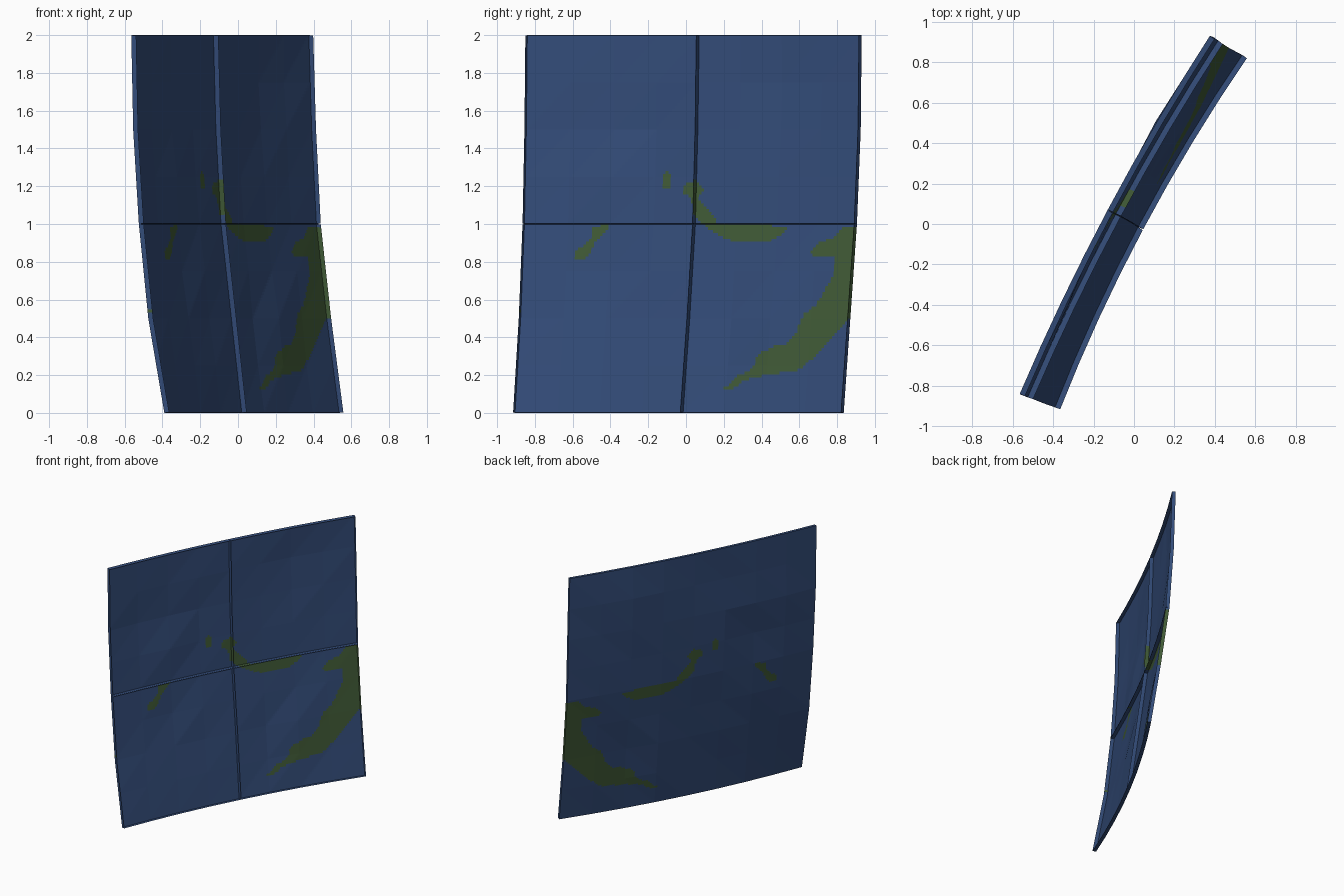
import bpy
import bmesh
import math
from mathutils import Vector, noise

cube = bpy.data.objects.get("Cube")
if cube:
    bpy.data.objects.remove(cube, do_unlink=True)

CELLS = 64          # grid cells along one tile
FACETS = 4          # coarse relief facets per tile side
SKIRT = 0.028       # depth of the wall around each tile
FRONT = Vector((0.88, -0.47, 0.0))


def make_material(name, colour):
    mat = bpy.data.materials.new(name)
    mat.use_nodes = True
    mat.diffuse_color = (*colour, 1)
    shader = mat.node_tree.nodes["Principled BSDF"]
    shader.inputs["Base Color"].default_value = (*colour, 1)
    shader.inputs["Roughness"].default_value = 0.9
    return mat


ocean = make_material("ocean_blue", (0.034, 0.074, 0.195))
land = make_material("land_green", (0.053, 0.105, 0.038))

# Left, middle and right (x, y) of the curved sheet, at five equal heights
ROWS = [
    ((-.39, -.905), (.02, -.015), (.535, .835)),
    ((-.475, -.875), (-.035, .02), (.47, .87)),
    ((-.525, -.855), (-.09, .05), (.415, .905)),
    ((-.555, -.845), (-.117, .063), (.39, .925)),
    ((-.565, -.84), (-.13, .07), (.375, .93)),
]

# Coastlines as (y, z) in hundredths
COAST = [(20, 13), (25, 13), (30, 17), (42, 20), (61, 23), (75, 37), (87, 51),
         (95, 51), (95, 99), (84, 99), (78, 93), (70, 90), (66, 85), (68, 82),
         (78, 83), (79, 75), (73, 64), (69, 57), (62, 52), (58, 42), (54, 37),
         (46, 35), (38, 31), (35, 23), (28, 20)]
MAIN_ISLAND = [(0, 122), (6, 123), (9, 118), (6, 113), (12, 108), (17, 100),
               (54, 99), (52, 95), (42, 90), (27, 90), (20, 93), (10, 99),
               (4, 105), (3, 113), (-2, 117)]
ISLET = [(-12, 119), (-9, 118), (-8, 127), (-11, 128), (-13, 123)]
LONG_ISLAND = [(-60, 81), (-53, 81), (-49, 89), (-41, 98), (-42, 100),
               (-49, 98), (-50, 92), (-58, 86)]
EDGE_ISLET = [(-91, 52), (-87, 54), (-91, 57)]
SHORES = [COAST, MAIN_ISLAND, ISLET, LONG_ISLAND, EDGE_ISLET]


def inside(y, z, shore):
    """Even-odd point in polygon test."""
    hit = False
    for (ay, az), (by, bz) in zip(shore, shore[1:] + shore[:1]):
        if (az > z) != (bz > z) and y < ay + (z - az) * (by - ay) / (bz - az):
            hit = not hit
    return hit


def control_point(i, j):
    """Point of the coarse lattice: curved sheet plus gentle relief."""
    u = i / FACETS - 1
    v = j / FACETS * 2
    row = min(int(v), 3)
    left, middle, right = (
        Vector(a).lerp(Vector(b), v - row)
        for a, b in zip(ROWS[row], ROWS[row + 1]))
    flat = (left * (u * (u - 1) / 2) + middle * (1 - u * u)
            + right * (u * (u + 1) / 2))
    point = Vector((flat.x, flat.y, v / 2))
    if i % FACETS and j % FACETS:
        point += FRONT * 0.02 * noise.noise(Vector((i * 0.73, j * 0.61, 3.3)))
    return point


LATTICE = [[control_point(i, j) for j in range(2 * FACETS + 1)]
           for i in range(2 * FACETS + 1)]


def surface(s, t):
    """Flat triangular facets across the lattice; s and t run over 0..2."""
    s, t = s * FACETS, t * FACETS
    i = min(int(s), 2 * FACETS - 1)
    j = min(int(t), 2 * FACETS - 1)
    a, b = s - i, t - j
    p, q = LATTICE[i][j], LATTICE[i + 1][j + 1]
    if a > b:
        side = LATTICE[i + 1][j]
        return p + (side - p) * a + (q - side) * b
    side = LATTICE[i][j + 1]
    return p + (side - p) * b + (q - side) * a


def make_tile(name, column, row):
    bm = bmesh.new()
    bmesh.ops.create_grid(bm, x_segments=CELLS, y_segments=CELLS, size=0.5)
    for vert in bm.verts:
        vert.co = surface(vert.co.x + 0.5 + column, vert.co.y + 0.5 + row)
    centre = surface(column + 0.5, row + 0.5)

    # Wall standing forward from the tile's rim
    rim = [e for e in bm.edges if e.is_boundary]
    wall = bmesh.ops.extrude_edge_only(bm, edges=rim)["geom"]
    for vert in wall:
        if isinstance(vert, bmesh.types.BMVert):
            vert.co += FRONT * SKIRT + (centre - vert.co) * 0.006

    # Land inside the coastlines, ocean elsewhere
    for face in bm.faces:
        mid = face.calc_center_median() * 100
        face.material_index = int(any(inside(mid.y, mid.z, s) for s in SHORES))

    mesh = bpy.data.meshes.new(name)
    bm.to_mesh(mesh)
    bm.free()
    mesh.materials.append(ocean)
    mesh.materials.append(land)
    bpy.context.collection.objects.link(bpy.data.objects.new(name, mesh))


# Four map tiles meeting at the middle
for row, height in enumerate(("lower", "upper")):
    for column, side in enumerate(("near", "far")):
        make_tile(f"{height}_{side}_map_tile", column, row)
